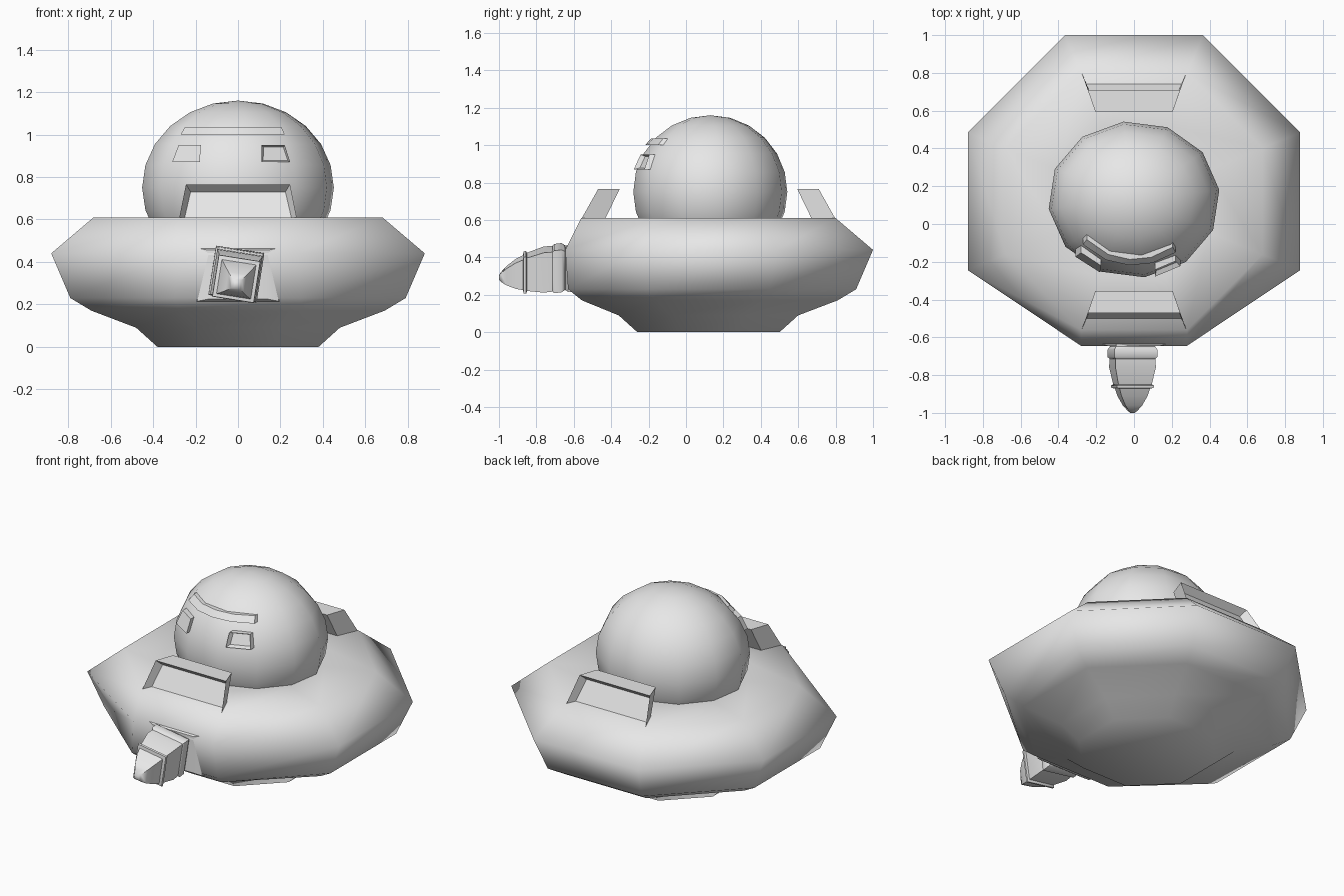
import bpy, bmesh, math
from mathutils import Matrix, Vector

if "Cube" in bpy.data.objects:
    bpy.data.objects.remove(bpy.data.objects["Cube"])

grey = bpy.data.materials.new("plain grey")
grey.diffuse_color = (0.8, 0.8, 0.8, 1)
grey.use_nodes = True
grey.node_tree.nodes["Principled BSDF"].inputs["Base Color"].default_value = grey.diffuse_color
CY = 0.12                      # saucer centre along y


def finish(name, bm, angle=180):
    bmesh.ops.recalc_face_normals(bm, faces=bm.faces)
    me = bpy.data.meshes.new(name)
    bm.to_mesh(me)
    bm.free()
    ob = bpy.data.objects.new(name, me)
    bpy.context.collection.objects.link(ob)
    me.materials.append(grey)
    bpy.ops.object.select_all(action='DESELECT')
    ob.select_set(True)
    bpy.context.view_layer.objects.active = ob
    if angle >= 180:
        bpy.ops.object.shade_smooth()
    else:
        bpy.ops.object.shade_smooth_by_angle(angle=math.radians(angle))
    return ob


def loft(bm, rings):
    """Skin a list of equal-length point rings and cap both ends."""
    vs = [[bm.verts.new(p) for p in r] for r in rings]
    n = len(vs[0])
    for a, b in zip(vs, vs[1:]):
        for i in range(n):
            bm.faces.new((a[i], a[(i + 1) % n], b[(i + 1) % n], b[i]))
    return bm.faces.new(vs[0][::-1]), bm.faces.new(vs[-1])


# Saucer hull: octagonal rings (apothem, height, front flattening)
def octagon(r, z, front):
    pts = []
    for i in range(8):
        a = math.radians(22.5 + 45 * i)
        x, y = r * math.cos(a) / math.cos(math.pi / 8), r * math.sin(a) / math.cos(math.pi / 8)
        if y < -0.6 * r:
            x, y = x * (1 - (1 - front) * 1.8), y * front
        pts.append((x, CY + y, z))
    return pts


bm = bmesh.new()
loft(bm, [octagon(*l) for l in [
    (0.38, 0.0, 1), (0.48, 0.09, 1), (0.69, 0.17, 0.98), (0.79, 0.23, 0.95),
    (0.88, 0.44, 0.87), (0.68, 0.61, 1), (0.40, 0.61, 1)]])
finish("saucer_hull", bm)

# Dome
DA, DB, DC, DY, DZ = 0.455, 0.415, 0.41, 0.13, 0.75
bm = bmesh.new()
bmesh.ops.create_uvsphere(bm, u_segments=12, v_segments=12, radius=1)
bm.transform(Matrix.Translation((0, DY, DZ)) @ Matrix.Diagonal((DA, DB, DC, 1))
             @ Matrix.Rotation(math.radians(7), 4, 'Z'))
finish("dome", bm)


# Raised details wrapped onto the front of the dome
def on_dome(x, z, lift):
    k = 1 - (x / DA) ** 2 - ((z - DZ) / DC) ** 2
    return (x, DY - DB * math.sqrt(k) - lift, z)


def dome_bar(name, x0, x1, z0, z1, lift, slope0, slope1, steps, recess):
    bm = bmesh.new()
    rings = []
    for i in range(steps + 1):
        t = i / steps
        xb = x0 + (x1 - x0) * t
        xt = x0 + slope0 + (x1 - slope1 - x0 - slope0) * t
        rings.append([on_dome(xb, z0, -0.05), on_dome(xb, z0, lift),
                      on_dome(xt, z1, lift), on_dome(xt, z1, -0.05)])
    loft(bm, rings)
    if recess:                 # sunken centre panel
        bm.normal_update()
        bmesh.ops.recalc_face_normals(bm, faces=bm.faces)
        front = min(bm.faces, key=lambda f: f.calc_center_median().y)
        bmesh.ops.inset_region(bm, faces=[front], thickness=0.014, depth=0)
        bmesh.ops.translate(bm, verts=front.verts, vec=(0, 0.025, 0))
    finish(name, bm, 40)


dome_bar("brow", -0.27, 0.22, 1.0, 1.035, 0.02, 0.02, 0.015, 4, False)
dome_bar("left_eye", -0.31, -0.18, 0.87, 0.95, 0.025, 0.03, -0.005, 1, True)
dome_bar("right_eye", 0.11, 0.245, 0.87, 0.95, 0.025, 0.0, 0.025, 1, True)

# Slanted scoops on the deck, with a sunken outward face
for name, s in (("front_scoop", 1), ("back_scoop", -1)):
    def ring(wo, wi, yo, yi, z):
        return [(x, CY + s * (y - CY), z) for x, y in
                ((-wo, yo), (wo, yo), (wi, yi), (-wi, yi))]
    bm = bmesh.new()
    loft(bm, [ring(0.28, 0.225, -0.568, -0.44, 0.59),
              ring(0.245, 0.205, -0.47, -0.355, 0.765)])
    bmesh.ops.recalc_face_normals(bm, faces=bm.faces)
    bm.normal_update()
    face = min((f for f in bm.faces if abs(f.normal.z) < 0.9),
               key=lambda f: f.normal.y * s)
    bmesh.ops.inset_region(bm, faces=[face], thickness=0.034, depth=0)
    bmesh.ops.translate(bm, verts=face.verts, vec=(0, 0.05 * s, -0.012))
    finish(name, bm, 40)


# Four-sided rings along y, rolled a little, for the nose gun
def square(y, h, cz, cx=-0.008, roll=-9):
    r = Matrix.Rotation(math.radians(-roll), 3, 'Y')
    return [Vector((cx, y, cz)) + r @ Vector((a * h, 0, b * h))
            for a, b in ((-1, -1), (1, -1), (1, 1), (-1, 1))]


# Mounting plate on the hull
bm = bmesh.new()
loft(bm, [[(x * w, y, 0.34 + z * h) for x, z in ((-1, -1), (1, -1), (1, 1), (-1, 1))]
          for w, h, y in ((0.21, 0.13, -0.56), (0.19, 0.125, -0.63), (0.14, 0.115, -0.645))])
finish("gun_mount", bm, 40)

# Barrel, collars and nose cone
for name, sections in (
    ("gun_barrel", [(-0.60, 0.095, 0.35), (-0.65, 0.105, 0.345),
                    (-0.76, 0.108, 0.335), (-0.87, 0.085, 0.32)]),
    ("gun_rear_collar", [(-0.64, 0.10, 0.345), (-0.665, 0.115, 0.345),
                         (-0.705, 0.115, 0.34), (-0.72, 0.10, 0.34)]),
    ("gun_front_collar", [(-0.85, 0.09, 0.32), (-0.855, 0.1, 0.32),
                          (-0.868, 0.098, 0.32), (-0.872, 0.08, 0.32)]),
    ("gun_nose_cone", [(-0.86, 0.085, 0.32), (-0.91, 0.07, 0.312),
                       (-0.96, 0.045, 0.302), (-0.99, 0.022, 0.295), (-1.0, 0.01, 0.293)]),
):
    bm = bmesh.new()
    loft(bm, [square(*s) for s in sections])
    finish(name, bm, 60)
